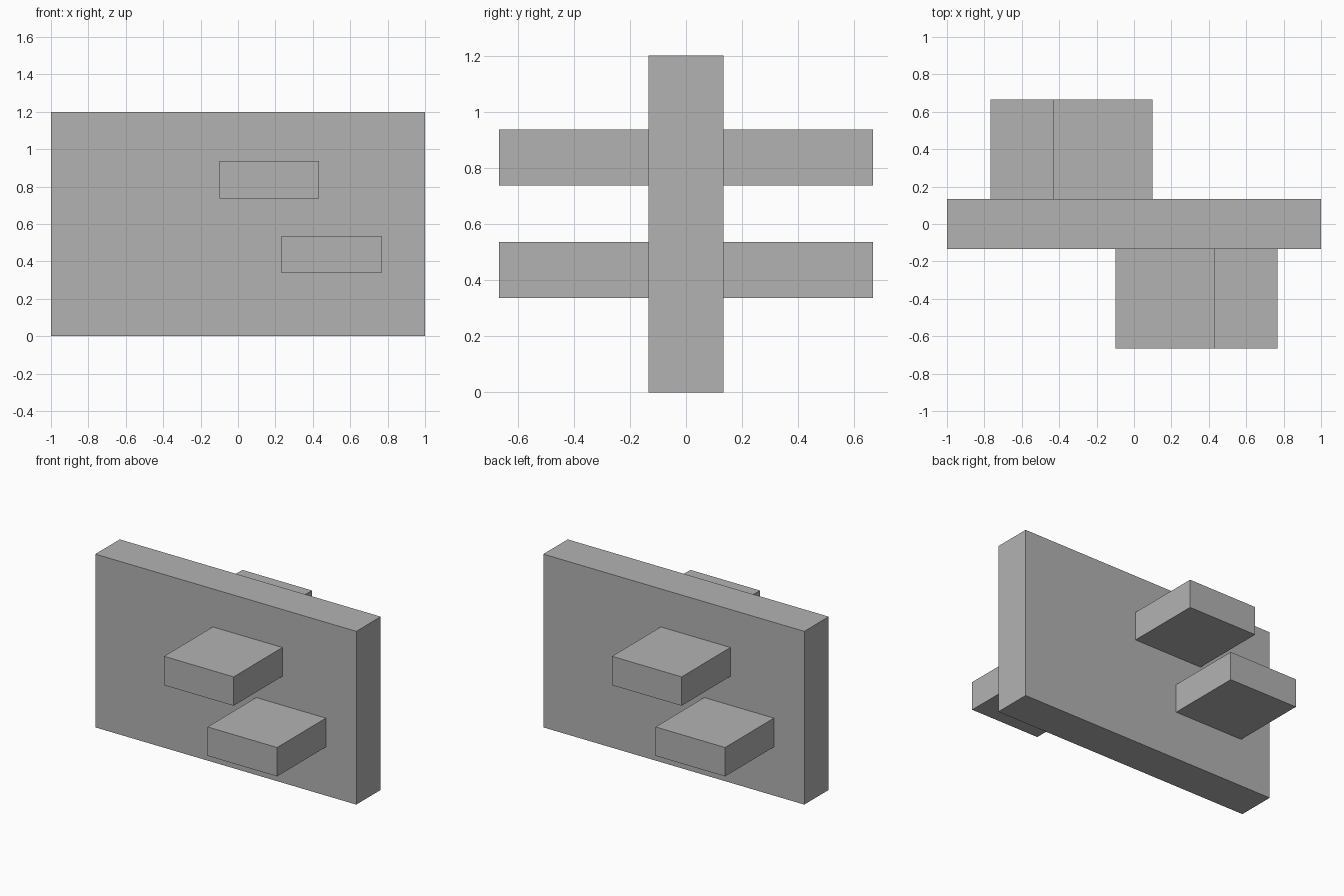
import bpy

default_cube = bpy.data.objects.get("Cube")
if default_cube:
    bpy.data.objects.remove(default_cube, do_unlink=True)

grey = bpy.data.materials.new("plain_grey")
grey.use_nodes = True
colour = (0.45, 0.45, 0.45, 1)
grey.diffuse_color = colour
grey.node_tree.nodes["Principled BSDF"].inputs["Base Color"].default_value = colour


def box(name, centre, size):
    bpy.ops.mesh.primitive_cube_add(size=1, location=centre)
    obj = bpy.context.object
    obj.name = name
    obj.scale = size
    bpy.ops.object.transform_apply(location=False, rotation=False, scale=True)
    obj.data.materials.append(grey)
    return obj


# Upright wall panel
thickness = 0.2667
box("wall_panel", (0, 0, 0.6), (2, thickness, 1.2))

# Two ledges on each face, the back pair turned half way round
block = (0.5333, 0.5333, 0.2)
offset = (thickness + block[1]) / 2
for side, turn in (("front", 1), ("back", -1)):
    box(side + "_upper_ledge", (turn * 0.1667, -turn * offset, 0.8367), block)
    box(side + "_lower_ledge", (turn * 0.5, -turn * offset, 0.4367), block)
